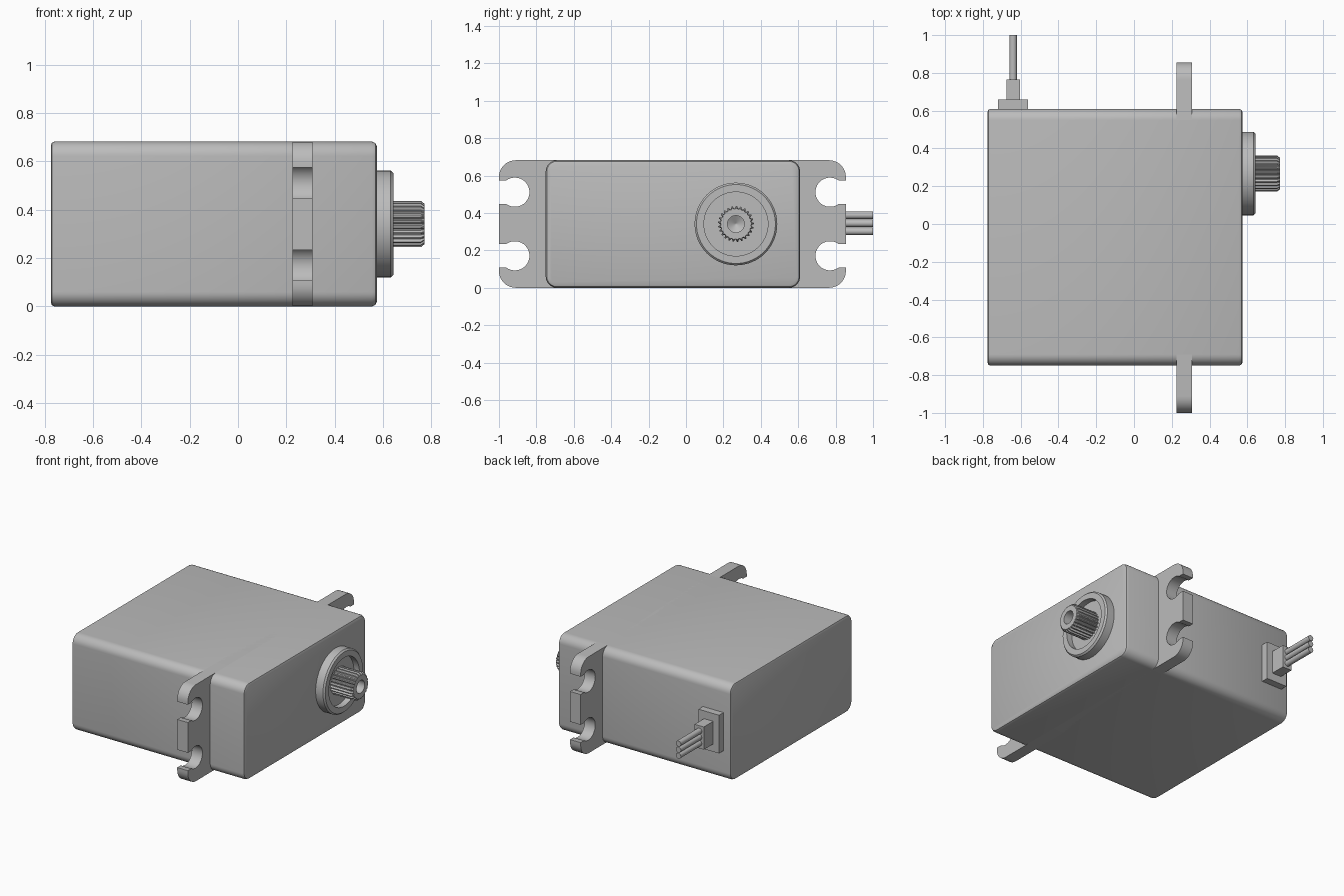
import bpy, bmesh, math

if "Cube" in bpy.data.objects:
    bpy.data.objects.remove(bpy.data.objects["Cube"])

grey = bpy.data.materials.new("grey plastic")
grey.diffuse_color = (0.5, 0.5, 0.5, 1)
grey.use_nodes = True
grey.node_tree.nodes["Principled BSDF"].inputs["Base Color"].default_value = grey.diffuse_color


def finish(name, bm, angle=35):
    bmesh.ops.recalc_face_normals(bm, faces=bm.faces)
    me = bpy.data.meshes.new(name)
    bm.to_mesh(me)
    bm.free()
    ob = bpy.data.objects.new(name, me)
    bpy.context.collection.objects.link(ob)
    me.materials.append(grey)
    bpy.context.view_layer.objects.active = ob
    ob.select_set(True)
    bpy.ops.object.shade_smooth_by_angle(angle=math.radians(angle))
    ob.select_set(False)
    return ob


def box(x0, x1, y0, y1, z0, z1):
    bm = bmesh.new()
    bmesh.ops.create_cube(bm, size=1)
    for v in bm.verts:
        v.co = ((x0 + x1) / 2 + v.co.x * (x1 - x0),
                (y0 + y1) / 2 + v.co.y * (y1 - y0),
                (z0 + z1) / 2 + v.co.z * (z1 - z0))
    return bm


def bevel(bm, edges, width, segments):
    bmesh.ops.bevel(bm, geom=edges, offset=width, segments=segments,
                    profile=0.5, affect='EDGES')


def loft_x(name, rings, cy, cz, angle=35):
    """Join rings of (x, [radius per point]) around an x axis, capped at both ends."""
    bm = bmesh.new()
    loops = []
    for x, radii in rings:
        n = len(radii)
        loops.append([bm.verts.new((x, cy + r * math.cos(2 * math.pi * i / n),
                                    cz + r * math.sin(2 * math.pi * i / n)))
                      for i, r in enumerate(radii)])
    for a, b in zip(loops, loops[1:]):
        for i in range(len(a)):
            j = (i + 1) % len(a)
            bm.faces.new((a[i], a[j], b[j], b[i]))
    bm.faces.new(loops[0])
    bm.faces.new(loops[-1])
    return finish(name, bm, angle)


# Case: long edges rounded, both end rims lightly broken
bm = box(-0.775, 0.575, -0.75, 0.61, 0, 0.682)
bevel(bm, [e for e in bm.edges if abs(e.verts[0].co.x - e.verts[1].co.x) > 1], 0.06, 8)
for x, w in ((-0.775, 0.015), (0.575, 0.02)):
    bevel(bm, [e for e in bm.edges if all(abs(v.co.x - x) < 1e-4 for v in e.verts)], w, 2)
finish("case", bm)

# Mounting flange: rounded corners and four open screw slots
H, CORNER, HOLE, HALF_SLOT = 0.682, 0.09, 0.078, 0.063


def flange_side(edge, s):
    """Outline of one end, from bottom to top; s is the outward direction."""
    pts = []
    for k in range(9):
        a = -math.pi / 2 + k * math.pi / 16
        pts.append((edge - CORNER + CORNER * math.cos(a), CORNER + CORNER * math.sin(a)))
    gap = math.asin(HALF_SLOT / HOLE)
    for cz in (0.171, 0.511):
        pts.append((edge, cz - HALF_SLOT))
        for k in range(25):
            a = -gap - k * (2 * math.pi - 2 * gap) / 24
            pts.append((edge - 0.085 + HOLE * math.cos(a), cz + HOLE * math.sin(a)))
        pts.append((edge, cz + HALF_SLOT))
    for k in range(9):
        a = k * math.pi / 16
        pts.append((edge - CORNER + CORNER * math.cos(a), H - CORNER + CORNER * math.sin(a)))
    return [(s * y, z) for y, z in pts]


outline = flange_side(0.855, 1) + flange_side(1.0, -1)[::-1]
bm = bmesh.new()
face = bm.faces.new([bm.verts.new((0.225, y, z)) for y, z in outline])
new = bmesh.ops.extrude_face_region(bm, geom=[face])["geom"]
bmesh.ops.translate(bm, vec=(0.083, 0, 0), verts=[g for g in new if isinstance(g, bmesh.types.BMVert)])
finish("mounting_flange", bm)

# Bearing collar with a recessed floor
CY, CZ = 0.267, 0.341
collar = [(0.56, 0.221), (0.632, 0.221), (0.643, 0.211), (0.643, 0.171), (0.6, 0.171)]
loft_x("bearing_collar", [(x, [r] * 64) for x, r in collar], CY, CZ)

# Output shaft: 25 teeth, broken tip and a drilled screw hole
TEETH = 25


def teeth(outer, root):
    return [outer, outer, root, root] * TEETH


N = TEETH * 4
loft_x("splined_shaft", [(0.59, teeth(0.096, 0.084)), (0.757, teeth(0.096, 0.084)),
                         (0.772, teeth(0.084, 0.08)), (0.772, [0.045] * N),
                         (0.67, [0.045] * N), (0.645, [0.003] * N)], CY, CZ, 30)

# Cable outlet: base plate, strain relief and three wires
finish("cable_base", box(-0.72, -0.56, 0.6, 0.66, 0.21, 0.48))
finish("strain_relief", box(-0.675, -0.603, 0.65, 0.765, 0.265, 0.425))
for i in range(3):
    bm = bmesh.new()
    bmesh.ops.create_cone(bm, cap_ends=True, segments=20, radius1=0.02, radius2=0.02, depth=0.25)
    for v in bm.verts:
        x, y, z = v.co
        v.co = (-0.64 + x, 0.875 + z, 0.345 + (i - 1) * 0.043 + y)
    finish("wire_%d" % (i + 1), bm)
